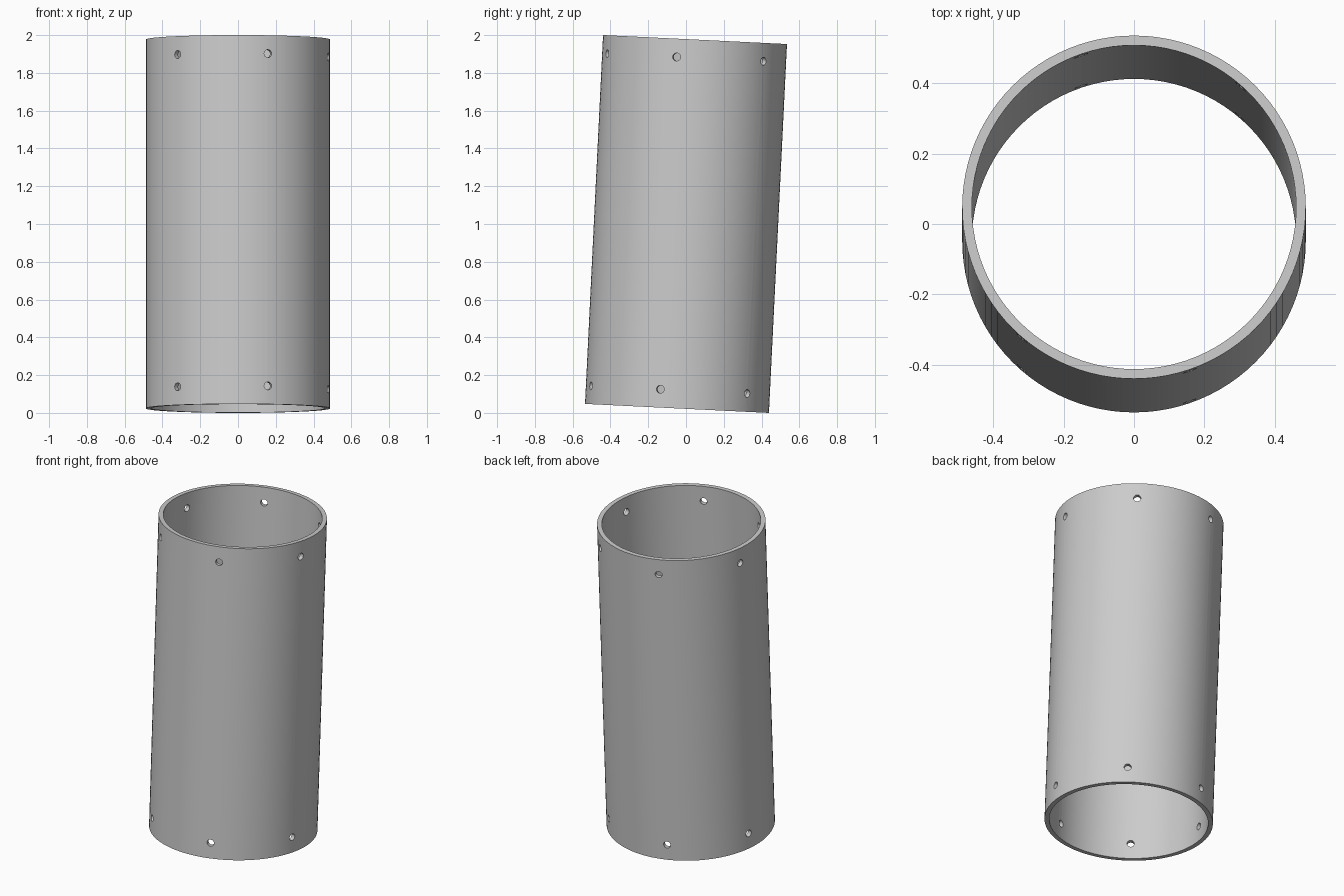
import bpy
import bmesh
from math import cos, sin, radians, pi
from mathutils import Matrix, Vector

RADIUS, WALL, LENGTH = 0.4875, 0.0275, 1.955
SEGMENTS = 96
TILT = radians(-2.8)
HOLE_RADIUS, HOLE_INSET, HOLE_COUNT = 0.021, 0.097, 6
HOLE_START = radians(-11)

cube = bpy.data.objects.get("Cube")
if cube:
    bpy.data.objects.remove(cube, do_unlink=True)


def make_object(name, bm):
    bmesh.ops.recalc_face_normals(bm, faces=bm.faces)
    mesh = bpy.data.meshes.new(name)
    bm.to_mesh(mesh)
    bm.free()
    obj = bpy.data.objects.new(name, mesh)
    bpy.context.collection.objects.link(obj)
    return obj


grey = bpy.data.materials.new("light grey")
grey.use_nodes = True
colour = (0.6, 0.6, 0.6, 1)
grey.diffuse_color = colour
grey.node_tree.nodes["Principled BSDF"].inputs["Base Color"].default_value = colour

# Tube: a rectangular wall section swept around the axis
bm = bmesh.new()
inner, half = RADIUS - WALL, LENGTH / 2
section = [(inner, -half), (RADIUS, -half), (RADIUS, half), (inner, half)]
rings = []
for i in range(SEGMENTS):
    a = 2 * pi * i / SEGMENTS
    rings.append([bm.verts.new((r * cos(a), r * sin(a), z)) for r, z in section])
for i, ring in enumerate(rings):
    following = rings[(i + 1) % SEGMENTS]
    for j in range(4):
        k = (j + 1) % 4
        bm.faces.new((ring[j], following[j], following[k], ring[k]))
tube = make_object("tube", bm)
tube.data.materials.append(grey)

# Drills: short radial cylinders in a ring near each end
bm = bmesh.new()
for z in (HOLE_INSET - half, half - HOLE_INSET):
    for i in range(HOLE_COUNT):
        a = HOLE_START + 2 * pi * i / HOLE_COUNT
        outward = Vector((cos(a), sin(a), 0))
        place = Matrix.Translation(outward * (RADIUS - WALL / 2) + Vector((0, 0, z)))
        turn = outward.to_track_quat("Z", "Y").to_matrix().to_4x4()
        bmesh.ops.create_cone(bm, cap_ends=True, segments=24, radius1=HOLE_RADIUS,
                              radius2=HOLE_RADIUS, depth=WALL * 4, matrix=place @ turn)
drills = make_object("hole_drills", bm)
drills.data.materials.append(grey)
drills.hide_render = True

# Cut the holes and keep the finished mesh
cut = tube.modifiers.new("holes", "BOOLEAN")
cut.operation = "DIFFERENCE"
cut.solver = "EXACT"
cut.object = drills
bpy.context.view_layer.objects.active = tube
bpy.ops.object.select_all(action="DESELECT")
tube.select_set(True)
bpy.ops.object.modifier_apply(modifier=cut.name)
bpy.data.objects.remove(drills, do_unlink=True)
bpy.ops.object.shade_smooth_by_angle(angle=radians(30))

# Lean the tube slightly to the back, resting on its lower rim
tube.rotation_euler.x = TILT
tube.location.z = half * cos(TILT) + RADIUS * abs(sin(TILT))
